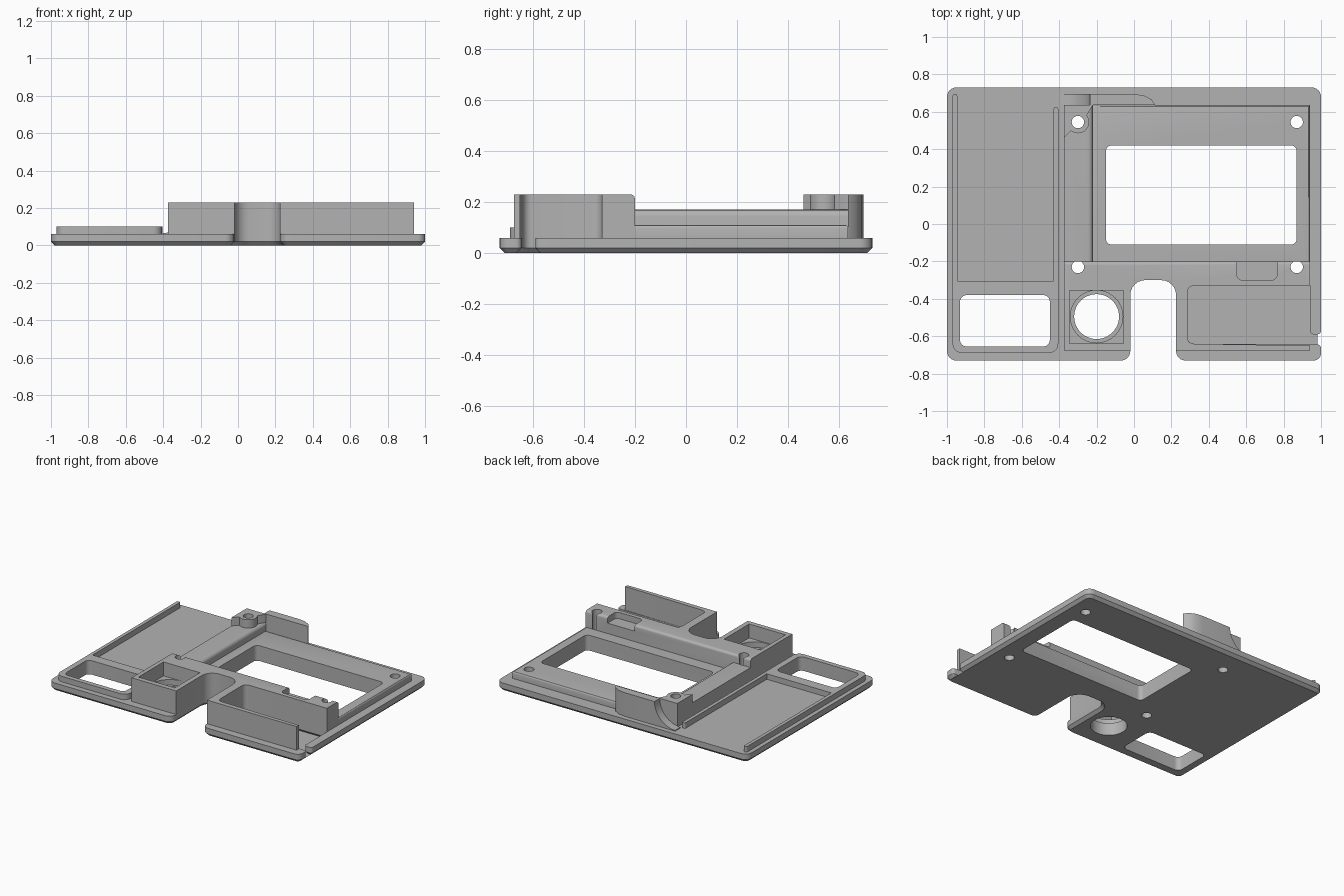
import bpy, bmesh, math
from mathutils import Vector

default = bpy.data.objects.get("Cube")
if default:
    bpy.data.objects.remove(default, do_unlink=True)

grey = bpy.data.materials.new("plain grey")
grey.use_nodes = True
grey.diffuse_color = (0.45, 0.45, 0.45, 1)
grey.node_tree.nodes["Principled BSDF"].inputs["Base Color"].default_value = grey.diffuse_color


def rounded(points, steps=6):
    """Outline from (x, y) or (x, y, radius) corners."""
    out = []
    for i, corner in enumerate(points):
        p = Vector(corner[:2])
        r = corner[2] if len(corner) > 2 else 0
        if not r:
            out.append(p)
            continue
        a = (Vector(points[i - 1][:2]) - p).normalized()
        b = (Vector(points[(i + 1) % len(points)][:2]) - p).normalized()
        half = a.angle(b) / 2
        center = p + (a + b).normalized() * (r / math.sin(half))
        start = p + a * (r / math.tan(half)) - center
        end = p + b * (r / math.tan(half)) - center
        sweep = start.angle(end)
        for k in range(steps + 1):
            t = k / steps
            out.append(center + (start * math.sin((1 - t) * sweep)
                                 + end * math.sin(t * sweep)) / math.sin(sweep))
    return out


def rect(x0, x1, y0, y1, r=0):
    return rounded([(x0, y0, r), (x1, y0, r), (x1, y1, r), (x0, y1, r)])


def circle(x, y, r, n=32):
    return [Vector((x + r * math.cos(2 * math.pi * k / n),
                    y + r * math.sin(2 * math.pi * k / n))) for k in range(n)]


def prism(name, outline, z0, z1, edge_rule=None, width=0.02, segments=1, along_y=False):
    """Extrude an outline; edge_rule picks the edges to bevel."""
    bm = bmesh.new()
    base = bm.faces.new([bm.verts.new((p.x, p.y, z0)) for p in outline])
    top = bmesh.ops.extrude_face_region(bm, geom=[base])["geom"]
    for v in top:
        if isinstance(v, bmesh.types.BMVert):
            v.co.z = z1
    if along_y:
        for v in bm.verts:
            v.co = Vector((v.co.x, v.co.z, v.co.y))
    bmesh.ops.recalc_face_normals(bm, faces=bm.faces)
    if edge_rule:
        edges = [e for e in bm.edges if all(edge_rule(v.co) for v in e.verts)]
        bmesh.ops.bevel(bm, geom=edges, offset=width, segments=segments,
                        profile=0.5, affect="EDGES")
    mesh = bpy.data.meshes.new(name)
    bm.to_mesh(mesh)
    bm.free()
    mesh.materials.append(grey)
    ob = bpy.data.objects.new(name, mesh)
    bpy.context.collection.objects.link(ob)
    return ob


def combine(ob, others, operation="DIFFERENCE"):
    for other in others:
        mod = ob.modifiers.new("combine", "BOOLEAN")
        mod.operation, mod.solver, mod.object = operation, "EXACT", other
        bpy.context.view_layer.update()
        graph = bpy.context.evaluated_depsgraph_get()
        mesh = bpy.data.meshes.new_from_object(ob.evaluated_get(graph))
        ob.modifiers.clear()
        ob.data = mesh
        bpy.data.objects.remove(other, do_unlink=True)


def cut(ob, *shapes):
    """Each shape is an outline, optionally with its lowest z."""
    tools = []
    for shape in shapes:
        outline, low = shape if isinstance(shape, tuple) else (shape, -0.1)
        tools.append(prism("cutter", outline, low, 0.5))
    combine(ob, tools)


BASE, DECK, RAIL, TOP = 0.06, 0.11, 0.17, 0.23
main_window = rect(-0.15, 0.87, -0.11, 0.42, 0.03)
side_window = rect(-0.93, -0.45, -0.655, -0.38, 0.035)
lens_hole = circle(-0.2, -0.495, 0.12, 48)
screw = [circle(x, y, 0.033) for x in (-0.3, 0.87) for y in (-0.23, 0.545)]

# Base plate with front notch, side slot and chamfered underside
outline = rounded([
    (-1, 0.73, 0.05), (-1, -0.73, 0.05), (-0.02, -0.73, 0.05), (-0.02, -0.3, 0.08),
    (0.225, -0.3, 0.08), (0.225, -0.73, 0.05), (1, -0.73, 0.04), (1, -0.645, 0.02),
    (0.285, -0.64, 0.035), (0.285, -0.33, 0.035), (0.94, -0.33), (0.94, -0.59, 0.02),
    (1, -0.59, 0.02), (1, 0.73, 0.05)])
plate = prism("base_plate", outline, 0, BASE, lambda c: c.z < 0.001)
cut(plate, main_window, side_window, lens_hole, *screw)

# Deck around the main window
deck = prism("window_deck", rect(-0.22, 0.94, -0.2, 0.635), BASE, DECK,
             lambda c: c.z > DECK - 0.001 and (c.y > 0.6 or c.x > 0.9), 0.012, 3)
cut(deck, main_window, screw[3])

# Rail beside the deck
rail = prism("side_rail", rect(-0.375, -0.22, -0.2, 0.635), BASE, RAIL,
             lambda c: c.z > RAIL - 0.001 and c.x > -0.23, 0.025, 4)
cut(rail, screw[1])

# Crossbar, lens box and front frame in one raised wall
wall_outline = rounded([
    (-0.375, -0.2), (-0.375, -0.675), (-0.02, -0.675), (-0.02, -0.3, 0.08),
    (0.225, -0.3, 0.08), (0.225, -0.675), (0.94, -0.675), (0.94, -0.65),
    (0.285, -0.64, 0.035), (0.285, -0.33, 0.035), (0.94, -0.33), (0.94, -0.2)])
walls = prism("crossbar_and_walls", wall_outline, BASE, TOP,
              lambda c: c.z > TOP - 0.001 and c.y > -0.201, 0.018, 4)
cut(walls, screw[0], screw[2], lens_hole,
    (rect(-0.345, -0.055, -0.64, -0.355), 0.13),
    (circle(-0.2, -0.495, 0.14, 48), 0.09),
    (rect(0.55, 0.765, -0.3, -0.1, 0.03), 0.185))

# Screw post on the rail, with corner webs
post = prism("screw_post", circle(-0.3, 0.545, 0.06), RAIL, TOP)
web = prism("web", rounded([(-0.375, 0.46), (-0.34, 0.495), (-0.25, 0.585),
                            (-0.22, 0.635), (-0.375, 0.635)]), RAIL, TOP)
combine(post, [web], "UNION")
cut(post, screw[1])

# Back wall with a rounded end and a curved ramp
back = prism("back_wall", rounded([
    (-0.4, 0.635), (0.115, 0.635), (0.095, 0.665), (0.055, 0.687),
    (0, 0.695), (-0.4, 0.695)]), BASE, TOP)
combine(back, [prism("ramp_cutter", circle(-0.4, TOP + 0.001, 0.165, 64), 0.5, 0.8, along_y=True)])

# Tray frame around the side window, and the two tray lips
frame = prism("tray_frame", rounded([
    (-0.97, -0.305), (-0.97, -0.69, 0.05), (-0.405, -0.69, 0.05), (-0.405, -0.305)]), BASE, 0.1)
cut(frame, side_window)
for name, x, end in (("right_lip", -0.97, 0.695), ("left_lip", -0.43, 0.625)):
    prism(name, rounded([(x, -0.305), (x + 0.025, -0.305),
                         (x + 0.025, end, 0.011), (x, end, 0.011)]), BASE, 0.1)

# Smooth curved faces, keep the edges sharp
for ob in (plate, deck, rail, walls, post, back, frame):
    ob.data.polygons.foreach_set("use_smooth", [True] * len(ob.data.polygons))
    ob.data.set_sharp_from_angle(angle=math.radians(30))
